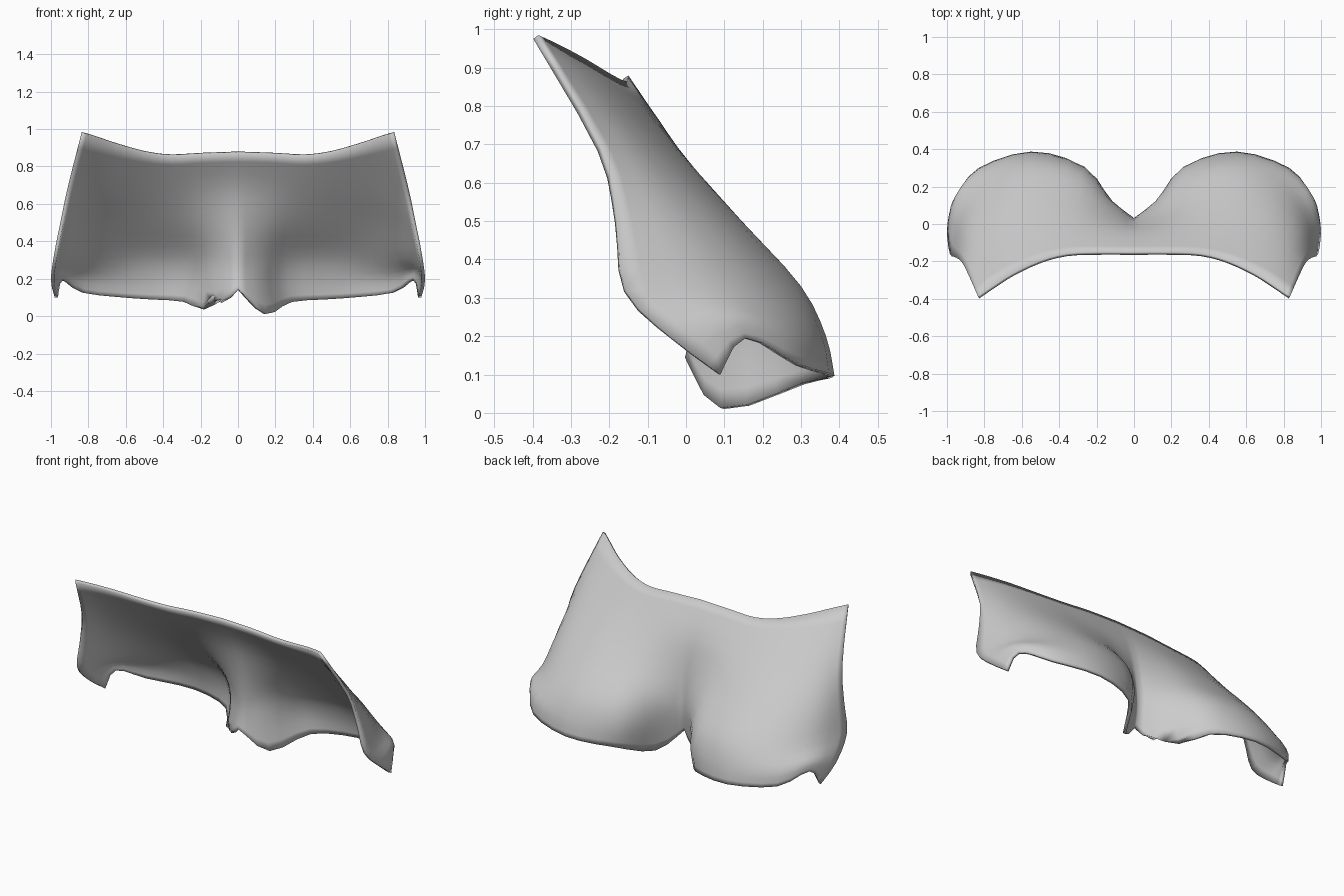
import bpy, bmesh
from mathutils import Vector

if "Cube" in bpy.data.objects:
    bpy.data.objects.remove(bpy.data.objects["Cube"])

# Half cross-rows, top edge to hem: centre crease -> side edge
ROWS = [
    [(0, -.15, .88), (.2, -.15, .873), (.36, -.158, .865), (.5, -.195, .883), (.65, -.265, .925), (.76, -.335, .962), (.835, -.385, .985)],
    [(0, -.04, .7), (.16, -.03, .7), (.33, -.02, .69), (.52, -.03, .69), (.7, -.07, .69), (.83, -.135, .69), (.91, -.22, .69)],
    [(0, .01, .5), (.14, .06, .5), (.31, .125, .5), (.54, .145, .5), (.75, .09, .5), (.89, -.03, .5), (.95, -.18, .5)],
    [(0, .03, .32), (.12, .12, .33), (.28, .26, .33), (.55, .30, .33), (.79, .22, .32), (.93, .06, .32), (.985, -.158, .32)],
    [(0, .03, .22), (.11, .11, .19), (.26, .30, .2), (.55, .365, .2), (.82, .29, .21), (.96, .13, .25), (1.0, -.03, .19)],
    [(0, .015, .14), (.14, .1, .01), (.28, .31, .075), (.55, .387, .097), (.83, .30, .125), (.95, .155, .195), (.98, .09, .10)],
]
STEPS = 3


def spline(pts):
    """Resample control points with a Catmull-Rom curve."""
    p = [Vector(q) for q in pts]
    p = [p[0]] + p + [p[-1]]
    out = []
    for i in range(1, len(p) - 2):
        a, b, c, d = p[i - 1:i + 3]
        for k in range(STEPS):
            t = k / STEPS
            out.append(.5 * (2 * b + (c - a) * t + (2 * a - 5 * b + 4 * c - d) * t * t
                             + (3 * b - a - 3 * c + d) * t ** 3))
    out.append(p[-2])
    return out


def half_grid():
    rows = [spline(r) for r in ROWS]
    cols = [spline(c) for c in zip(*rows)]
    return [list(r) for r in zip(*cols)]


# Curved sheet: mirrored halves joined at the crease
right = half_grid()
left = [[Vector((-v.x, v.y, v.z)) for v in r] for r in right]
# Uneven torn notch on the left of the hem
left[-1][STEPS].z = .11
left[-1][STEPS + 1].z = .035
left[-1][STEPS - 1].z = .07

bm = bmesh.new()
grid = [[bm.verts.new(v) for v in l[:0:-1] + r] for l, r in zip(left, right)]
for a, b in zip(grid, grid[1:]):
    for i in range(len(a) - 1):
        bm.faces.new((a[i], a[i + 1], b[i + 1], b[i]))
bm.normal_update()
# Outside of the sheet faces backwards (+y)
if sum(f.normal.y for f in bm.faces) < 0:
    bmesh.ops.reverse_faces(bm, faces=bm.faces[:])
for f in bm.faces:
    f.smooth = True
mesh = bpy.data.meshes.new("back_panel")
bm.to_mesh(mesh)
bm.free()
panel = bpy.data.objects.new("back_panel", mesh)
bpy.context.collection.objects.link(panel)

# Thin wall, thickened inwards
wall = panel.modifiers.new("wall", 'SOLIDIFY')
wall.thickness = .018
wall.offset = -1
